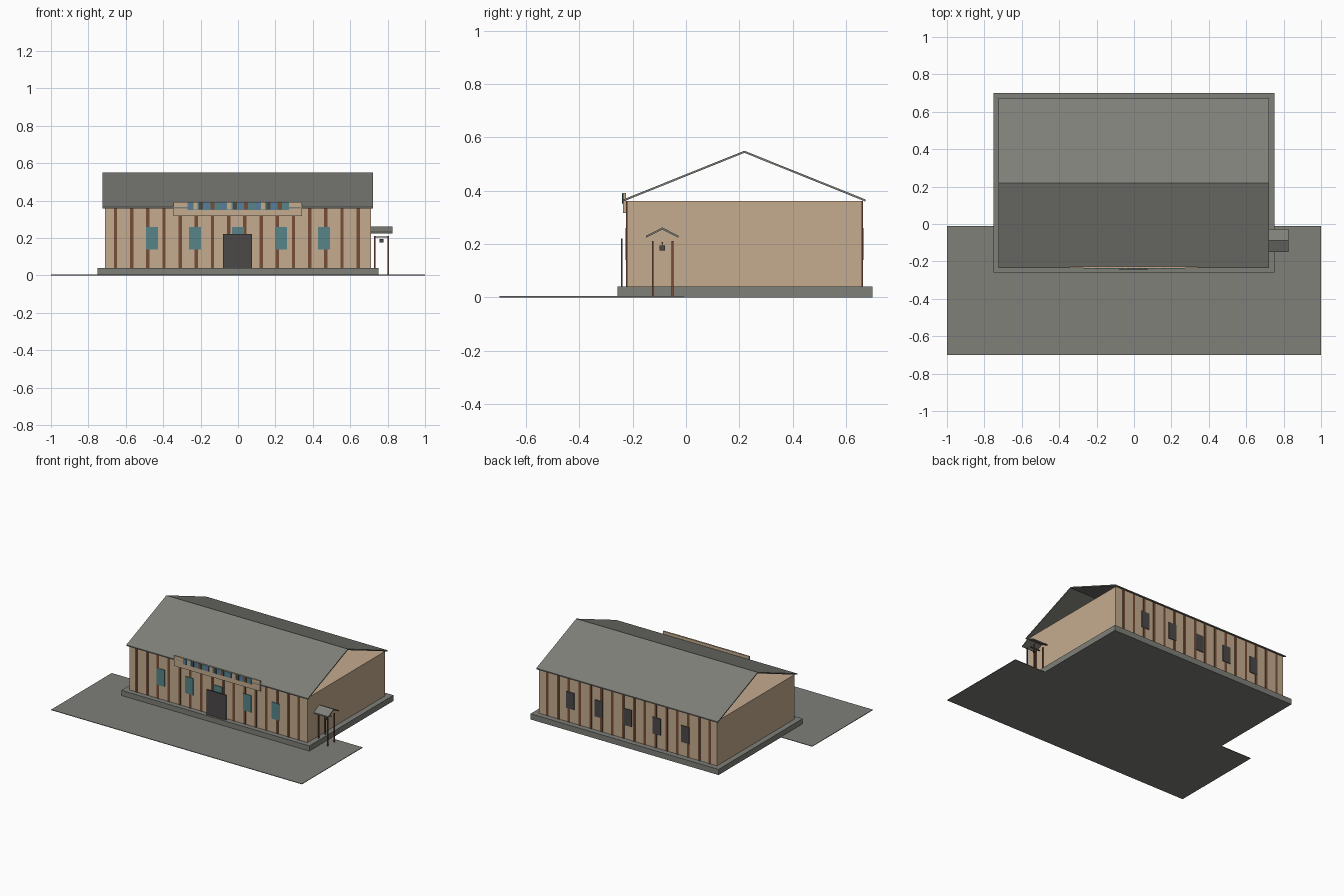
import bpy
import bmesh

cube = bpy.data.objects.get("Cube")
if cube:
    bpy.data.objects.remove(cube, do_unlink=True)


def material(name, r, g, b):
    m = bpy.data.materials.new(name)
    m.use_nodes = True
    m.diffuse_color = (r, g, b, 1)
    m.node_tree.nodes["Principled BSDF"].inputs["Base Color"].default_value = (r, g, b, 1)
    return m


GREY = material("stone grey", 0.21, 0.215, 0.19)
TAN = material("tan plaster", 0.56, 0.41, 0.275)
BROWN = material("timber brown", 0.18, 0.075, 0.04)
TEAL = material("teal glass", 0.095, 0.23, 0.245)
DARK = material("charcoal", 0.072, 0.066, 0.066)
BLUE = material("panel blue", 0.1, 0.2, 0.36)


def finish(name, bm, mat):
    bmesh.ops.recalc_face_normals(bm, faces=bm.faces)
    mesh = bpy.data.meshes.new(name)
    bm.to_mesh(mesh)
    bm.free()
    mesh.materials.append(mat)
    obj = bpy.data.objects.new(name, mesh)
    bpy.context.collection.objects.link(obj)
    return obj


def box(name, x, y, z, mat):
    """Box from (low, high) pairs on each axis."""
    bm = bmesh.new()
    bmesh.ops.create_cube(bm, size=1)
    for v in bm.verts:
        v.co = [(a + b) / 2 + c * (b - a) for (a, b), c in zip((x, y, z), v.co)]
    return finish(name, bm, mat)


def gable_roof(name, x, y_mid, half, eave, ridge, thick, mat):
    """Folded sheet: chevron profile extruded along x."""
    profile = [(-half, eave), (0, ridge), (half, eave),
               (half, eave - thick), (0, ridge - thick), (-half, eave - thick)]
    bm = bmesh.new()
    rings = [[bm.verts.new((px, y_mid + y, z)) for y, z in profile] for px in x]
    for i in range(6):
        j = (i + 1) % 6
        bm.faces.new((rings[0][i], rings[0][j], rings[1][j], rings[1][i]))
    for r in rings:
        bm.faces.new((r[0], r[1], r[4], r[5]))
        bm.faces.new((r[1], r[2], r[3], r[4]))
    return finish(name, bm, mat)


# Ground, foundation, hall and open-ended roof
FRONT, BACK = -0.222, 0.661
box("forecourt", (-1, 1), (-0.7, -0.01), (0, 0.004), GREY)
box("foundation", (-0.75, 0.75), (-0.258, 0.7), (0, 0.041), GREY)
box("hall_walls", (-0.71, 0.71), (FRONT, BACK), (0.041, 0.362), TAN)
gable_roof("main_roof", (-0.725, 0.722), 0.219, 0.455, 0.367, 0.55, 0.008, GREY)

# Timber studs and windows on both long walls
for side, wall, out, glass in (("front", FRONT, -1, TEAL), ("back", BACK, 1, DARK)):
    def span(depth):
        return sorted((wall - out * 0.002, wall + out * depth))
    for i in range(16):
        x = -0.655 + i * 0.0865
        box(f"{side}_stud_{i}", (x - 0.009, x + 0.009), span(0.003), (0.041, 0.362), BROWN)
    for i in range(5):
        x = (i - 2) * 0.23
        box(f"{side}_window_{i}", (x - 0.032, x + 0.032), span(0.005), (0.14, 0.26), glass)

# Entrance door standing just clear of the wall
box("front_door", (-0.08, 0.076), (-0.244, -0.238), (0.041, 0.221), DARK)

# Sign board with abstract coloured panels
box("sign_board", (-0.345, 0.342), (-0.236, -0.226), (0.317, 0.392), TAN)
box("sign_backing", (-0.27, 0.272), (-0.238, -0.235), (0.35, 0.391), TEAL)
colours = (BLUE, TAN, DARK, BLUE, BROWN, TEAL)
for i in range(18):
    x = -0.268 + i * 0.03
    box(f"sign_panel_{i}", (x, x + 0.022), (-0.241, -0.237), (0.352, 0.39), colours[i % 6])

# Side shelter with four posts, a beam and a hanging lantern
PORCH = -0.089
gable_roof("shelter_roof", (0.71, 0.825), PORCH, 0.061, 0.231, 0.262, 0.008, GREY)
for x in (0.731, 0.803):
    for y in (-0.125, -0.051):
        box("shelter_post", (x - 0.003, x + 0.003), (y - 0.0035, y + 0.0035), (0, 0.212), BROWN)
box("shelter_beam", (0.728, 0.806), (PORCH - 0.003, PORCH + 0.003), (0.202, 0.208), BROWN)
box("lantern_cord", (0.766, 0.768), (PORCH - 0.001, PORCH + 0.001), (0.194, 0.203), BROWN)
box("lantern", (0.757, 0.777), (PORCH - 0.01, PORCH + 0.01), (0.176, 0.195), DARK)
